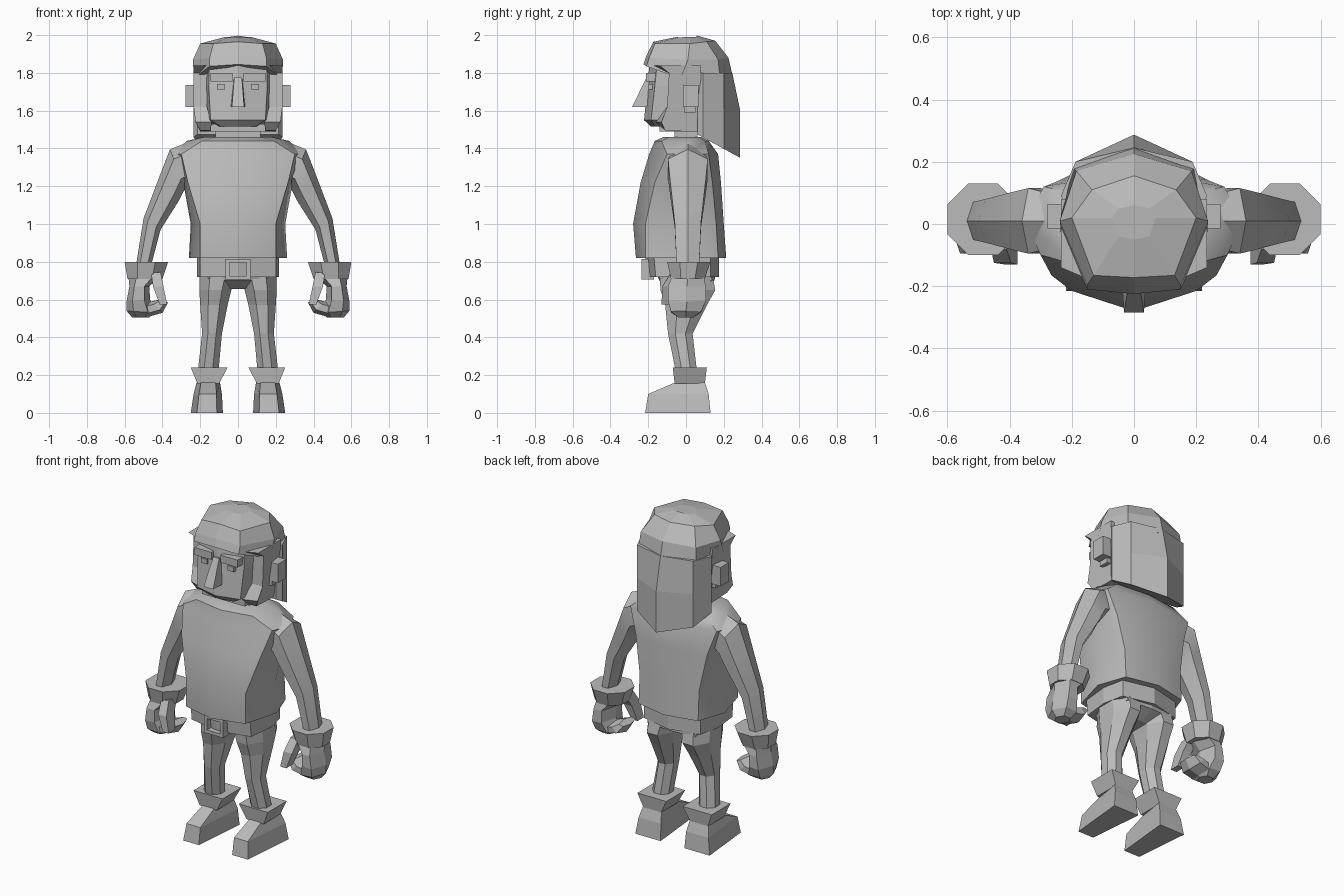
import bpy, bmesh, math

GREY = bpy.data.materials.new("plain_grey")
GREY.diffuse_color = (0.5, 0.5, 0.5, 1)


def build(name, rings, smooth=0):
    """Skin a stack of closed rings, capped at both ends."""
    bm = bmesh.new()
    loops = [[bm.verts.new(p) for p in r] for r in rings]
    n = len(loops[0])
    for a, b in zip(loops, loops[1:]):
        for i in range(n):
            j = (i + 1) % n
            bm.faces.new((a[i], a[j], b[j], b[i]))
    bm.faces.new(loops[0][::-1])
    bm.faces.new(loops[-1])
    bmesh.ops.recalc_face_normals(bm, faces=bm.faces)
    me = bpy.data.meshes.new(name)
    bm.to_mesh(me)
    bm.free()
    ob = bpy.data.objects.new(name, me)
    bpy.context.collection.objects.link(ob)
    me.materials.append(GREY)
    if smooth:
        bpy.ops.object.select_all(action='DESELECT')
        ob.select_set(True)
        bpy.context.view_layer.objects.active = ob
        bpy.ops.object.shade_smooth_by_angle(angle=math.radians(smooth))
    return ob


def body(name, halves, smooth=0):
    """Loft half outlines (front centre to back centre), mirrored in x."""
    build(name, [h + [(-x, y, z) for x, y, z in h[-2:0:-1]] for h in halves], smooth)


def flat(z, *pts):
    return [(x, y, z) for x, y in pts]


def limb(name, specs, n=6, smooth=0, taper=1):
    """Left/right tube; each spec is inner (x,z), outer (x,z), y centre, y radius."""
    off = math.pi / n if n in (4, 8) else 0
    mx = max(math.cos(off + math.tau * i / n) for i in range(n))
    my = max(math.sin(off + math.tau * i / n) for i in range(n))
    for side, s in (("right", 1), ("left", -1)):
        rings = []
        for (xi, zi), (xo, zo), yc, ry in specs:
            r = []
            for i in range(n):
                a = off + math.tau * i / n
                c, d = math.cos(a) / mx, math.sin(a) / my
                c *= taper if d < 0 else 1
                r.append((s * ((xi + xo) / 2 + c * (xo - xi) / 2), yc + d * ry,
                          (zi + zo) / 2 + c * (zo - zi) / 2))
            rings.append(r)
        build(f"{side}_{name}", rings, smooth)


def prism(name, outline, x0, x1):
    """Side outline (y,z) extruded in x."""
    return build(name, [[(x, y, z) for y, z in outline] for x in (x0, x1)])


def box(name, x0, x1, y0, y1, z0, z1):
    return prism(name, [(y0, z0), (y1, z0), (y1, z1), (y0, z1)], x0, x1)


# Shirt
body("shirt", [
    flat(.82, (0, -.265), (.2, -.215), (.26, 0), (.2, .17), (0, .213)),
    flat(1.0, (0, -.28), (.2, -.215), (.25, 0), (.2, .16), (0, .2)),
    flat(1.22, (0, -.24), (.265, -.165), (.29, .01), (.24, .14), (0, .185)),
    flat(1.37, (0, -.195), (.3, -.1), (.35, .01), (.29, .12), (0, .17)),
    flat(1.44, (0, -.165), (.19, -.13), (.27, .01), (.2, .1), (0, .12)),
    flat(1.46, (0, -.12), (.12, -.09), (.18, .01), (.13, .07), (0, .08))], 35)

# Arms, cuffs and gloves
limb("arm", [((.2, 1.22), (.25, 1.44), .01, .08),
             ((.28, 1.19), (.36, 1.395), .01, .105),
             ((.315, 1.12), (.405, 1.28), .01, .095),
             ((.41, .97), (.5, 1.03), .01, .07),
             ((.46, .78), (.54, .78), .01, .06)], 6, 35)
limb("glove_cuff", [((.37, .8), (.6, .8), .015, .115),
                    ((.4, .71), (.585, .71), .01, .09)], 8)
limb("glove_hand", [((.41, .72), (.58, .72), .01, .085),
                    ((.47, .67), (.575, .67), .005, .1),
                    ((.465, .6), (.59, .59), .005, .1),
                    ((.44, .53), (.59, .54), 0, .08),
                    ((.47, .505), (.56, .505), 0, .04)], 6)
limb("curled_fingers", [((.37, .585), (.42, .6), 0, .06),
                        ((.4, .53), (.46, .59), 0, .075),
                        ((.47, .51), (.5, .58), 0, .07)], 6)
limb("thumb", [((.41, .745), (.46, .74), -.04, .04),
               ((.395, .67), (.45, .67), -.085, .04),
               ((.375, .575), (.415, .575), -.1, .03)], 4)

# Belt and buckle
body("belt", [flat(z, (0, -.215 + d), (.2, -.17 + d), (.218, 0), (.19, .13), (0, .175))
              for z, d in ((.72, .01), (.83, 0))])
for s in (-1, 1):
    box("buckle_side", s * .045, s * .065, -.235, -.17, .705, .815)
for z in (.705, .795):
    box("buckle_bar", -.045, .045, -.235, -.17, z, z + .02)

# Trousers
body("hips", [flat(.74, (0, -.16), (.17, -.14), (.205, 0), (.17, .13), (0, .16)),
              flat(.7, (0, -.14), (.15, -.13), (.2, 0), (.16, .14), (0, .15)),
              flat(.655, (0, -.06), (.06, -.06), (.07, 0), (.06, .06), (0, .07))])
limb("leg", [((.01, .73), (.205, .73), 0, .14),
             ((.035, .65), (.205, .65), .01, .145),
             ((.055, .57), (.2, .57), 0, .11),
             ((.085, .42), (.19, .42), -.03, .065),
             ((.105, .2), (.215, .2), .005, .055)], 8)

# Boots
limb("boot_cuff", [((.055, .24), (.25, .24), .02, .09),
                   ((.1, .155), (.215, .155), .02, .08)], 4)
limb("boot_foot", [((.095, .16), (.22, .16), .02, .08),
                   ((.085, .1), (.235, .1), -.04, .16),
                   ((.08, 0), (.25, 0), -.043, .173)], 4, 0, .62)

# Neck and face
box("neck", -.12, .12, -.06, .06, 1.42, 1.56)
body("face", [
    flat(1.515, (0, -.185), (.09, -.165), (.12, -.05), (.1, .05), (0, .05)),
    flat(1.55, (0, -.222), (.145, -.185), (.165, -.05), (.15, .05), (0, .05)),
    flat(1.73, (0, -.205), (.155, -.165), (.175, -.05), (.15, .05), (0, .05)),
    flat(1.88, (0, -.19), (.15, -.15), (.175, -.05), (.15, .05), (0, .05))])
build("nose", [[(-w, y, z), (w, y, z), (w * 1.3, -.15, z), (-w * 1.3, -.15, z)]
               for w, y, z in ((.032, -.285, 1.62), (.02, -.21, 1.775))])
for s in (-1, 1):
    box("brow", s * .03, s * .145, -.212, -.14, 1.755, 1.8)
    box("eye", s * .07, s * .11, -.199, -.15, 1.712, 1.742)

# Hair cap
body("hair_cap", [
    [(0, -.225, 1.845), (.15, -.21, 1.835), (.235, -.03, 1.77), (.195, .18, 1.77), (0, .25, 1.77)],
    [(0, -.21, 1.89), (.15, -.195, 1.88), (.238, .01, 1.87), (.185, .17, 1.87), (0, .225, 1.88)],
    [(0, -.172, 1.965), (.13, -.165, 1.955), (.2, .02, 1.955), (.135, .11, 1.965), (0, .155, 1.97)],
    [(0, -.05, 1.99), (.05, -.04, 1.988), (.07, .02, 1.99), (.05, .05, 1.99), (0, .06, 1.997)]])

# Long hair at the back, with a hem that drops towards the rear
def hair_ring(z, k, drop=0):
    pts = ((0, .06), (.215, .06), (.235, .09), (.188, .2), (0, k))
    return [(x, y, z - drop * (y - .06)) for x, y in pts]


body("back_hair", [hair_ring(1.475, .287, .55), hair_ring(1.6, .287), hair_ring(1.8, .245)])

# Hair and beard framing the face, and ears
frame = [(-.17, 1.84), (-.09, 1.8), (-.1, 1.62), (-.16, 1.54), (-.11, 1.495),
         (0, 1.49), (.08, 1.49), (.08, 1.84)]
for s in (-1, 1):
    build("side_hair", [
        [(s * (.165 if z > 1.6 else .14), y, z) for y, z in frame],
        [(s * (.235 if z > 1.6 else .2 if z < 1.53 else .225),
          y + (.03 if y < -.12 else 0), z) for y, z in frame]])
    box("ear", s * .2, s * .278, -.015, .065, 1.62, 1.735)
    box("ear_lobe", s * .2, s * .235, -.01, .05, 1.59, 1.62)
box("beard_chin", -.145, .145, -.14, .04, 1.49, 1.53)
